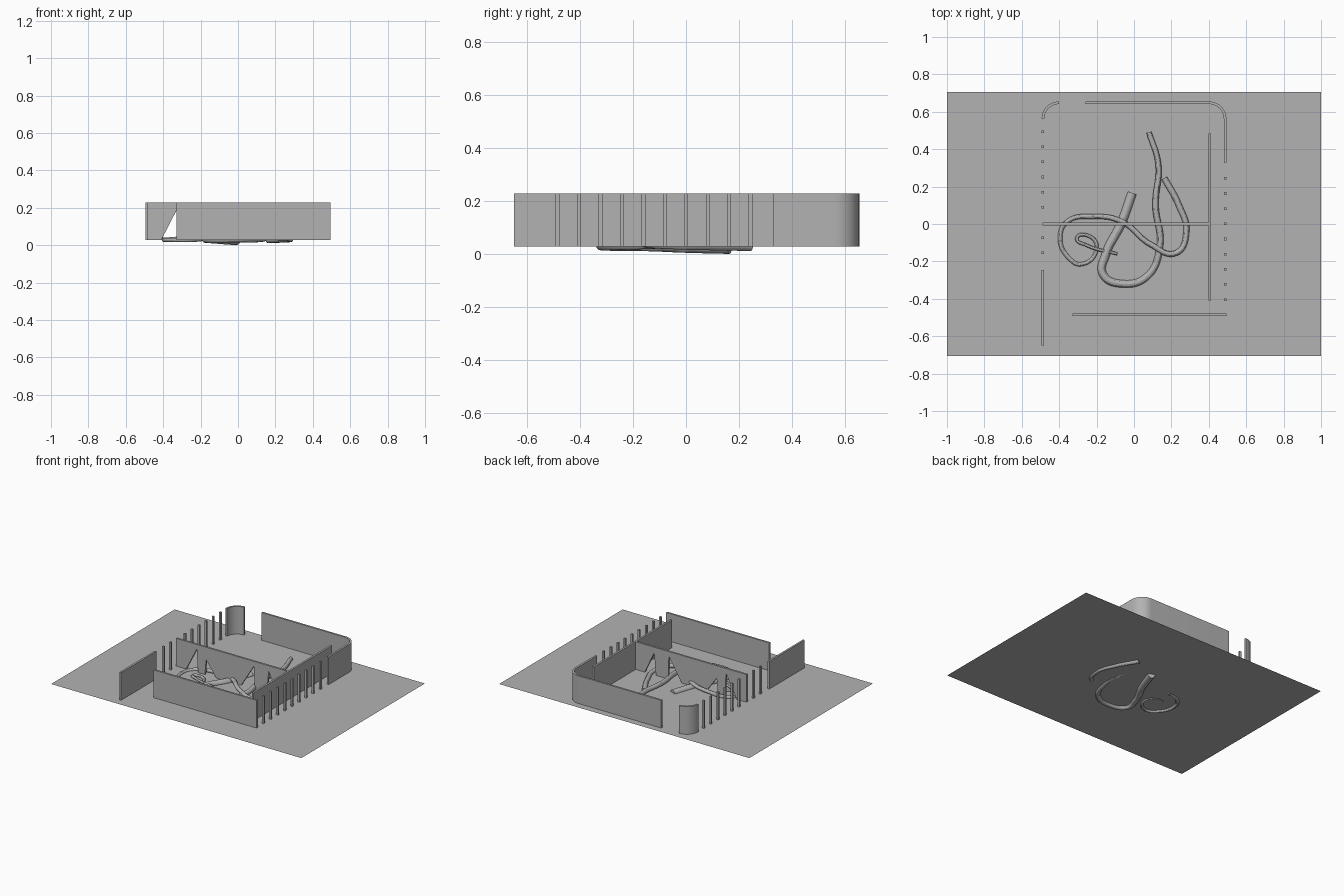
import bpy
import bmesh
from math import cos, sin, pi
from mathutils import Vector

cube = bpy.data.objects.get("Cube")
if cube:
    bpy.data.objects.remove(cube, do_unlink=True)

FLOOR, TOP, T = 0.028, 0.228, 0.014
SIDE, BACK = 0.487, 0.648

grey = bpy.data.materials.new("plain_grey")
grey.use_nodes = True
grey.diffuse_color = (0.45, 0.45, 0.45, 1)
grey.node_tree.nodes["Principled BSDF"].inputs["Base Color"].default_value = (0.45, 0.45, 0.45, 1)


def prism(name, outline, offset, smooth=False):
    """Extrude a closed 3D outline along an offset."""
    bm = bmesh.new()
    face = bm.faces.new([bm.verts.new(p) for p in outline])
    moved = bmesh.ops.extrude_face_region(bm, geom=[face])["geom"]
    bmesh.ops.translate(bm, vec=offset, verts=[v for v in moved if isinstance(v, bmesh.types.BMVert)])
    bmesh.ops.recalc_face_normals(bm, faces=bm.faces)
    mesh = bpy.data.meshes.new(name)
    bm.to_mesh(mesh)
    bm.free()
    mesh.materials.append(grey)
    obj = bpy.data.objects.new(name, mesh)
    bpy.context.collection.objects.link(obj)
    if smooth:
        bpy.ops.object.select_all(action="DESELECT")
        obj.select_set(True)
        bpy.context.view_layer.objects.active = obj
        bpy.ops.object.shade_smooth_by_angle()
    return obj


def wall(name, path, smooth=False):
    """Upright wall of even thickness along a plan path."""
    pts = [Vector(p) for p in path]
    left, right = [], []
    for i, p in enumerate(pts):
        d = (pts[min(i + 1, len(pts) - 1)] - pts[max(i - 1, 0)]).normalized()
        n = Vector((-d.y, d.x)) * T / 2
        left.append(p + n)
        right.append(p - n)
    ring = [(p.x, p.y, FLOOR) for p in left + right[::-1]]
    return prism(name, ring, (0, 0, TOP - FLOOR), smooth)


def arc(cx, cy, r, start, end, n=10):
    return [(cx + r * cos(start + (end - start) * i / n),
             cy + r * sin(start + (end - start) * i / n)) for i in range(n + 1)]


def tube(name, points, r_start, r_end):
    """Tapered round tube through the given points."""
    curve = bpy.data.curves.new(name, "CURVE")
    curve.dimensions = "3D"
    curve.bevel_depth = 1.0
    curve.bevel_resolution = 4
    curve.use_fill_caps = True
    curve.resolution_u = 10
    spline = curve.splines.new("BEZIER")
    spline.bezier_points.add(len(points) - 1)
    for i, (bp, p) in enumerate(zip(spline.bezier_points, points)):
        bp.co = p
        bp.handle_left_type = bp.handle_right_type = "AUTO"
        bp.radius = r_start + (r_end - r_start) * i / (len(points) - 1)
    curve.materials.append(grey)
    obj = bpy.data.objects.new(name, curve)
    bpy.context.collection.objects.link(obj)
    bpy.ops.object.select_all(action="DESELECT")
    obj.select_set(True)
    bpy.context.view_layer.objects.active = obj
    bpy.ops.object.convert(target="MESH")
    bpy.ops.object.shade_smooth_by_angle()


# Thin ground sheet
bpy.ops.mesh.primitive_plane_add(size=2, location=(0, 0, FLOOR))
ground = bpy.context.object
ground.name = "ground_sheet"
for v in ground.data.vertices:
    v.co.y *= 0.705
ground.data.materials.append(grey)

# Outer walls, with rounded back corners
R = 0.085
wall("back_wall", [(-0.26, BACK)] + arc(SIDE - R, BACK - R, R, pi / 2, 0) + [(SIDE, 0.33)], True)
wall("back_corner_wall", arc(-SIDE + R, BACK - R, R, pi / 2, pi), True)
wall("right_wall", [(-SIDE, -0.65), (-SIDE, -0.245)])
wall("front_wall", [(-0.33, -0.486), (0.494, -0.486)])

# Inner walls; the cross wall has triangular openings for the tubes
wall("inner_wall", [(0.404, -0.41), (0.404, 0.485)])
openings = [(-0.41, -0.325, -0.315, 0.165), (-0.26, -0.25, -0.17, 0.11),
            (0.03, 0.132, 0.138, 0.165), (0.235, 0.25, 0.325, 0.16)]
outline = [(-0.49, TOP), (-0.49, FLOOR)]
for a, peak, b, h in openings:
    outline += [(a, FLOOR), (peak, FLOOR + h), (b, FLOOR)]
outline += [(0.4, FLOOR), (0.4, TOP)]
prism("cross_wall", [(x, -T / 2, z) for x, z in outline], (0, T, 0))

# Rows of slim posts along both sides
for side, x, first, count in (("right", -SIDE, 0.494, 9), ("left", SIDE, 0.244, 9)):
    for i in range(count):
        y = first - i * 0.081
        if side == "right" and i == 6:
            continue  # the cross wall stands here
        wall(f"{side}_post_{i + 1}", [(x, y - T / 2), (x, y + T / 2)])

# Winding tubes
tube("thick_tube", [(0.08, 0.49, 0.045), (0.13, 0.32, 0.045), (0.115, 0.1, 0.045),
                    (0.138, -0.12, 0.037), (0.07, -0.28, 0.033), (-0.06, -0.32, 0.033),
                    (-0.165, -0.27, 0.033), (-0.15, -0.16, 0.033), (-0.07, 0, 0.028),
                    (-0.01, 0.165, 0.025)], 0.014, 0.025)
tube("thin_tube", [(0.162, 0.245, 0.028), (0.24, 0.1, 0.03), (0.28, -0.04, 0.033),
                   (0.225, -0.155, 0.04), (0.09, -0.11, 0.05), (-0.07, 0.015, 0.05),
                   (-0.21, 0.04, 0.042), (-0.36, 0.01, 0.03), (-0.395, -0.08, 0.028),
                   (-0.35, -0.18, 0.028), (-0.28, -0.215, 0.028), (-0.2, -0.135, 0.03),
                   (-0.23, -0.07, 0.035), (-0.305, -0.075, 0.037), (-0.25, -0.115, 0.04),
                   (-0.09, -0.16, 0.045)], 0.017, 0.008)
